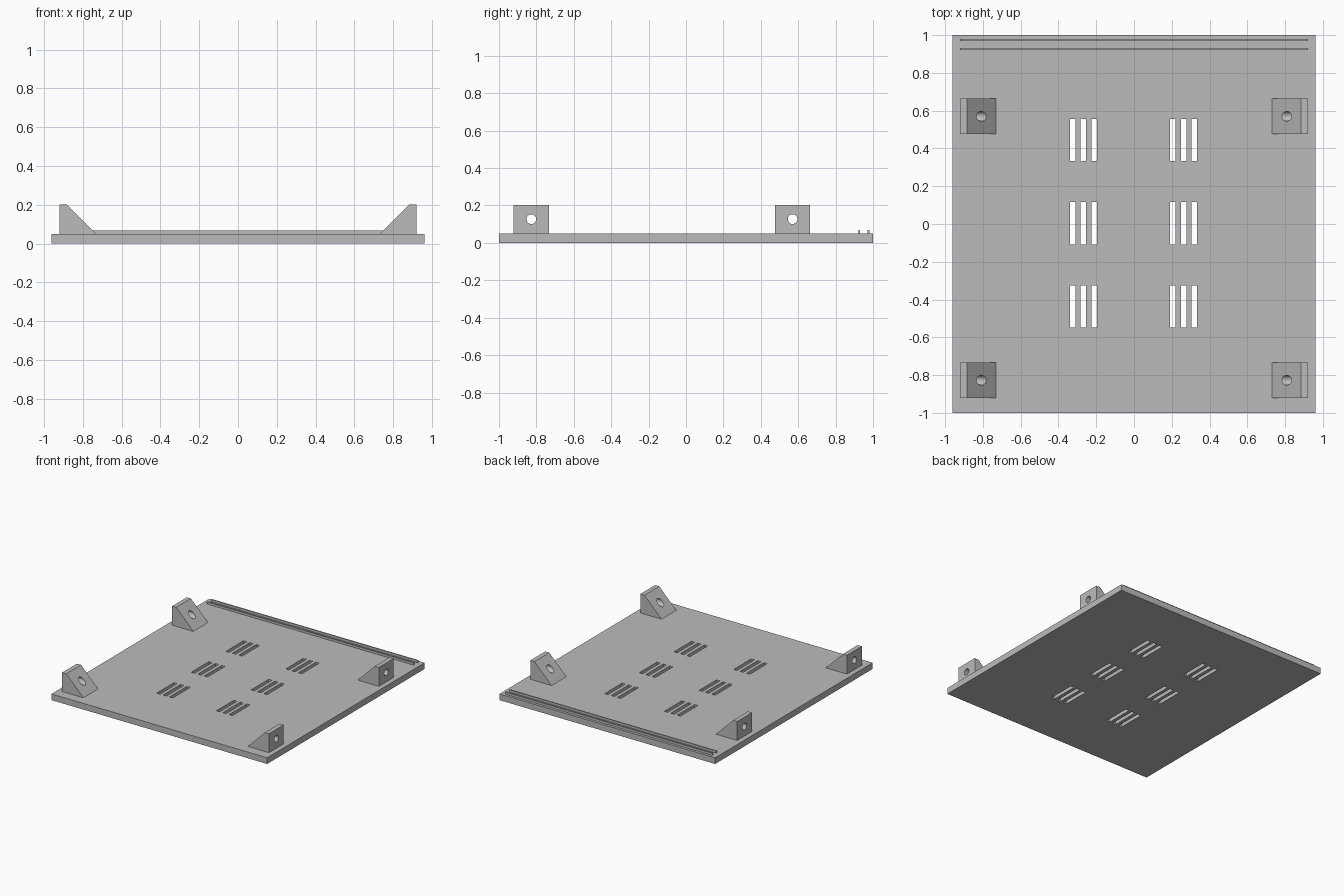
import bpy, bmesh
from math import pi
from mathutils import Matrix

cube = bpy.data.objects.get("Cube")
if cube:
    bpy.data.objects.remove(cube, do_unlink=True)

grey = bpy.data.materials.new("plain grey")
grey.use_nodes = True
COLOUR = (0.5, 0.5, 0.5, 1)
grey.diffuse_color = COLOUR
grey.node_tree.nodes["Principled BSDF"].inputs["Base Color"].default_value = COLOUR


def finish(name, bm):
    bmesh.ops.recalc_face_normals(bm, faces=bm.faces)
    mesh = bpy.data.meshes.new(name)
    bm.to_mesh(mesh)
    bm.free()
    mesh.materials.append(grey)
    obj = bpy.data.objects.new(name, mesh)
    bpy.context.collection.objects.link(obj)
    return obj


def add_box(bm, centre, size):
    m = Matrix.Translation(centre) @ Matrix.Diagonal((*size, 1))
    bmesh.ops.create_cube(bm, size=1, matrix=m)


def cut(obj, cutter):
    """Subtract the cutter, then discard it."""
    cutter.hide_render = True
    mod = obj.modifiers.new("cut", 'BOOLEAN')
    mod.operation = 'DIFFERENCE'
    mod.solver = 'EXACT'
    mod.object = cutter
    bpy.ops.object.select_all(action='DESELECT')
    bpy.context.view_layer.objects.active = obj
    obj.select_set(True)
    bpy.ops.object.modifier_apply(modifier=mod.name)
    bpy.data.objects.remove(cutter, do_unlink=True)


PLATE_TOP = 0.05

# Base plate with six groups of three ventilation slots
bm = bmesh.new()
add_box(bm, (0, 0, PLATE_TOP / 2), (1.92, 2, PLATE_TOP))
plate = finish("base_plate", bm)
bm = bmesh.new()
for group_x in (-0.268, 0.263):
    for group_y in (-0.437, 0.004, 0.444):
        for i in (-1, 0, 1):
            add_box(bm, (group_x + i * 0.057, group_y, 0), (0.029, 0.223, 1))
cut(plate, finish("slot_cutter", bm))

# Two thin rails along the back edge
for name, y in (("inner_rail", 0.926), ("outer_rail", 0.975)):
    bm = bmesh.new()
    add_box(bm, (0, y, 0.055), (1.84, 0.01, 0.026))
    finish(name, bm)

# Wedge brackets at the corners, each with a cross hole
PROFILE = [(0.92, 0.04), (0.92, 0.202), (0.883, 0.202), (0.731, PLATE_TOP), (0.731, 0.04)]
for side, sx in (("left", 1), ("right", -1)):
    for end, y in (("front", -0.827), ("back", 0.57)):
        bm = bmesh.new()
        face = bm.faces.new([bm.verts.new((sx * x, y - 0.094, z)) for x, z in PROFILE])
        wall = bmesh.ops.extrude_face_region(bm, geom=[face])["geom"]
        bmesh.ops.translate(bm, vec=(0, 0.188, 0),
                            verts=[v for v in wall if isinstance(v, bmesh.types.BMVert)])
        bracket = finish(f"{end}_{side}_bracket", bm)
        bm = bmesh.new()
        m = Matrix.Translation((sx * 0.84, y, 0.127)) @ Matrix.Rotation(pi / 2, 4, 'Y')
        bmesh.ops.create_cone(bm, cap_ends=True, segments=32, radius1=0.026,
                              radius2=0.026, depth=0.5, matrix=m)
        cut(bracket, finish("hole_cutter", bm))
        bpy.ops.object.shade_smooth_by_angle()
